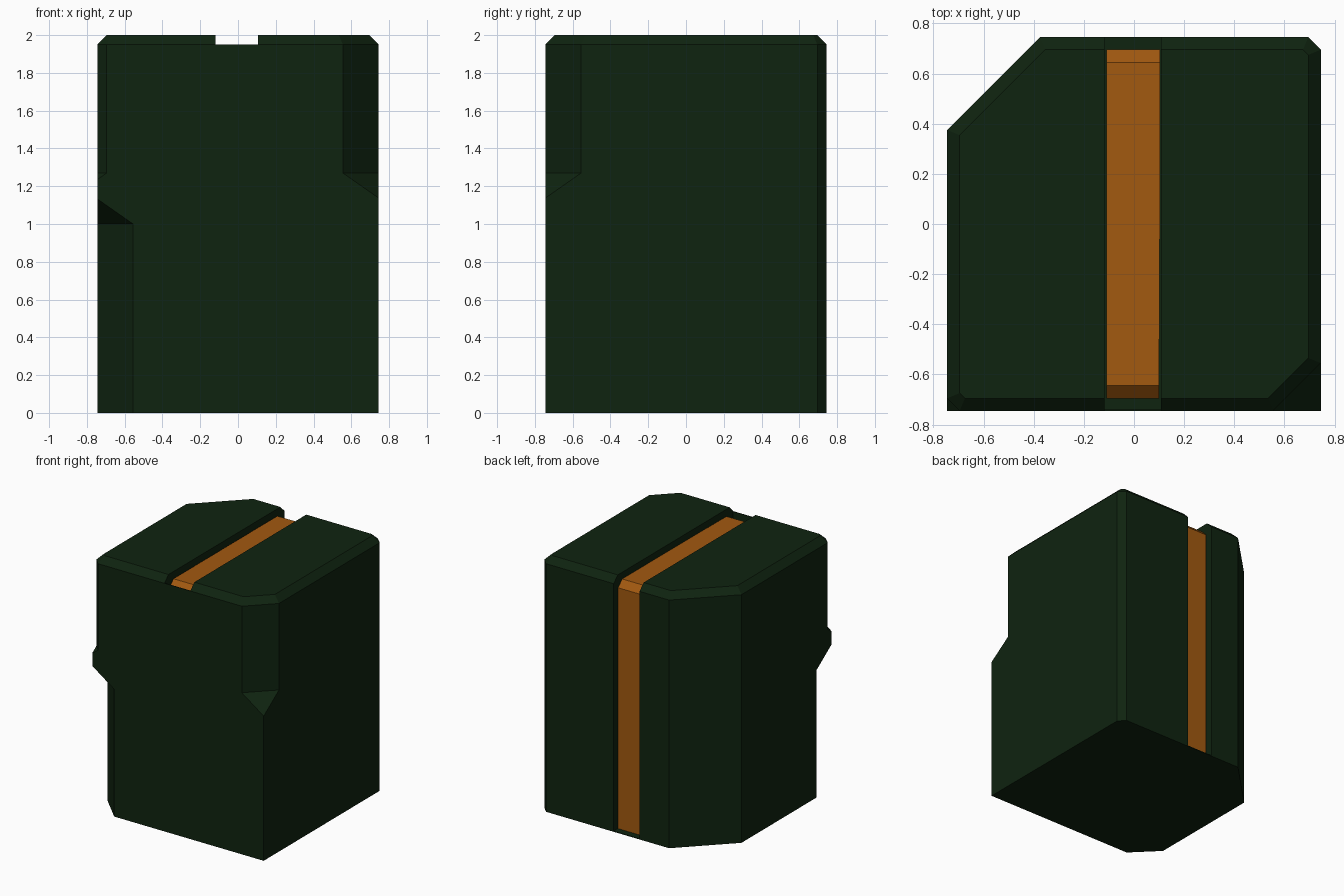
import bpy, bmesh
from mathutils import Vector

if "Cube" in bpy.data.objects:
    bpy.data.objects.remove(bpy.data.objects["Cube"], do_unlink=True)

H = 0.745    # half width of the body
B = 0.05     # small bevel
TOP = 2.0


def material(name, rgb):
    m = bpy.data.materials.new(name)
    m.use_nodes = True
    m.diffuse_color = (*rgb, 1)
    bsdf = next(n for n in m.node_tree.nodes if n.type == 'BSDF_PRINCIPLED')
    bsdf.inputs["Base Color"].default_value = (*rgb, 1)
    return m


green = material("dark green", (0.0048, 0.0170, 0.0050))
orange = material("burnt orange", (0.36, 0.10, 0.005))


def solid(name, lo, hi, planes=(), mat=None):
    """Box from lo to hi, sliced by (point, outward normal) planes."""
    bm = bmesh.new()
    bmesh.ops.create_cube(bm, size=1)
    for v in bm.verts:
        v.co = [l + (c + 0.5) * (h - l) for c, l, h in zip(v.co, lo, hi)]
    for point, normal in planes:
        geom = bm.verts[:] + bm.edges[:] + bm.faces[:]
        bmesh.ops.bisect_plane(bm, geom=geom, plane_co=point,
                               plane_no=Vector(normal).normalized(), clear_outer=True)
        rim = [e for e in bm.edges if e.is_boundary]
        if rim:
            bmesh.ops.holes_fill(bm, edges=rim)
    bmesh.ops.recalc_face_normals(bm, faces=bm.faces[:])
    mesh = bpy.data.meshes.new(name)
    bm.to_mesh(mesh)
    bm.free()
    ob = bpy.data.objects.new(name, mesh)
    bpy.context.collection.objects.link(ob)
    mesh.materials.append(mat or green)
    return ob


def cut(target, cutter):
    cutter.hide_render = True
    mod = target.modifiers.new("cut", 'BOOLEAN')
    mod.operation, mod.solver, mod.object = 'DIFFERENCE', 'EXACT', cutter
    bpy.context.view_layer.objects.active = target
    bpy.ops.object.modifier_apply(modifier=mod.name)
    bpy.data.objects.remove(cutter, do_unlink=True)


def corner_plane(sx, sy, size, z=0, rise=0):
    """Diagonal plane through a corner chamfer of the given size."""
    c = H - size / 2
    return (sx * c, sy * c, z), (sx, sy, rise)


# Main body: rear vertical chamfers and bevelled top rim
planes = [corner_plane(-1, 1, 0.37), corner_plane(1, 1, B)]
for s in (-1, 1):
    planes += [((s * H, 0, TOP - B), (s, 0, 1)), ((0, s * H, TOP - B), (0, s, 1))]
for sx, sy, size in ((-1, 1, 0.37), (1, -1, 0.19), (-1, -1, B), (1, 1, B)):
    planes.append(corner_plane(sx, sy, size, TOP - B, 2 ** 0.5))
body = solid("body", (-H, -H, 0), (H, H, TOP), planes, green)


# Front corner chamfers that stop at a sloped end
def stopped_chamfer(sx, size, z, up):
    k = 0.7
    point, normal = corner_plane(sx, -1, size, z)
    keep = (point, (-sx, 1, 0))
    end = (point, (-sx * k, k, -1) if up else (-sx * k, k, 1))
    x0, x1 = sorted((sx * 0.3, sx * 1.0))
    cut(body, solid("chamfer_cutter", (x0, -1, -1), (x1, -0.3, 3), [keep, end]))


stopped_chamfer(1, 0.19, 1.27, True)
stopped_chamfer(-1, B, 1.27, True)
stopped_chamfer(-1, 0.19, 1.0, False)

# Slot over the top and down the back, leaving thin front and bottom skins
cut(body, solid("slot_cutter", (-0.118, -H + 0.006, 0.006), (0.107, 1, 3)))
cut(body, solid("lip_cutter", (-0.118, -1, TOP - B), (0.107, 0, 3)))

# Orange inlay filling the slot, set back from the body surface
D = H - B
solid("inlay", (-0.11, -D, 0.007), (0.103, D, TOP - B),
      [((0, s * D, TOP - 2 * B), (0, s, 1)) for s in (-1, 1)]
      + [((0.103, 0, 0), (1, -0.005, 0))], orange)
